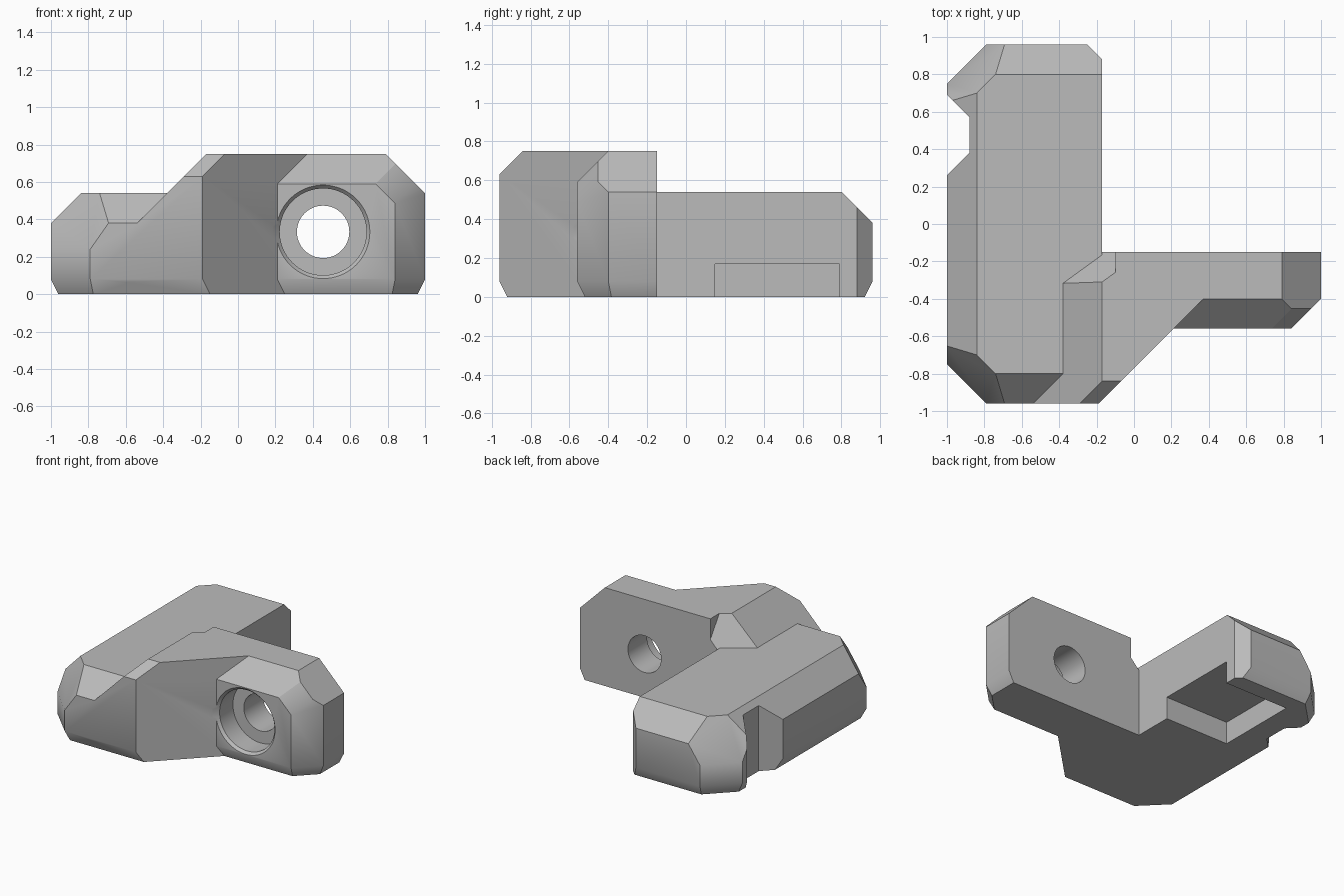
import bpy
import bmesh
from math import radians, pi
from mathutils import Vector, Matrix

cube = bpy.data.objects.get("Cube")
if cube:
    bpy.data.objects.remove(cube)

grey = bpy.data.materials.new("plain grey")
grey.use_nodes = True
colour = (0.5, 0.5, 0.5, 1)
grey.diffuse_color = colour
grey.node_tree.nodes["Principled BSDF"].inputs["Base Color"].default_value = colour


def add_object(name, bm):
    bmesh.ops.recalc_face_normals(bm, faces=bm.faces)
    mesh = bpy.data.meshes.new(name)
    bm.to_mesh(mesh)
    bm.free()
    obj = bpy.data.objects.new(name, mesh)
    obj.data.materials.append(grey)
    bpy.context.collection.objects.link(obj)
    return obj


def block(name, low, high, planes=()):
    """Box trimmed by planes; each plane keeps a*x + b*y + c*z <= limit."""
    bm = bmesh.new()
    bmesh.ops.create_cube(bm, size=1)
    low, high = Vector(low), Vector(high)
    for v in bm.verts:
        v.co = (low + high) / 2 + v.co * (high - low)
    for a, b, c, limit in planes:
        n = Vector((a, b, c))
        cut = bmesh.ops.bisect_plane(
            bm, geom=bm.verts[:] + bm.edges[:] + bm.faces[:], dist=1e-5,
            plane_co=n * limit / n.length_squared, plane_no=n, clear_outer=True)
        edges = [e for e in cut["geom_cut"]
                 if isinstance(e, bmesh.types.BMEdge) and e.is_boundary]
        if edges:
            bmesh.ops.edgeloop_fill(bm, edges=edges)
    return add_object(name, bm)


def prism(name, outline, z0, z1):
    bm = bmesh.new()
    face = bm.faces.new([bm.verts.new((x, y, z0)) for x, y in outline])
    ext = bmesh.ops.extrude_face_region(bm, geom=[face])
    moved = [v for v in ext["geom"] if isinstance(v, bmesh.types.BMVert)]
    bmesh.ops.translate(bm, verts=moved, vec=(0, 0, z1 - z0))
    return add_object(name, bm)


def bore(name, y0, y1, r0, r1):
    """Round cutter along y, radius r0 at y0 and r1 at y1."""
    bm = bmesh.new()
    bmesh.ops.create_cone(bm, cap_ends=True, segments=64, radius1=r0, radius2=r1,
                          depth=y1 - y0)
    bm.transform(Matrix.Translation((0.455, (y0 + y1) / 2, 0.333))
                 @ Matrix.Rotation(-pi / 2, 4, "X"))
    return add_object(name, bm)


def combine(target, other, operation):
    mod = target.modifiers.new("join", "BOOLEAN")
    mod.operation, mod.solver, mod.object = operation, "EXACT", other
    bpy.context.view_layer.objects.active = target
    bpy.ops.object.modifier_apply(modifier=mod.name)
    bpy.data.objects.remove(other)


# Long main body with chamfered ends and corners
main_planes = [(-1, 0, 1, 1.38), (-1, 0, -0.5, 0.96),
               (1, 1, 0, 0.71), (1, -1, 0, 0.77)]
for s in (-1, 1):
    main_planes += [
        (0, s, 1, 1.34), (0, s, -0.5, 0.92),
        (-1, s, 0, 1.75), (-1, s, 0.7, 1.918), (-1, s, -0.7, 1.694)]
bracket = block("bracket_body", (-1, -0.96, 0), (-0.17, 0.96, 0.54), main_planes)

# Raised hub with diagonal front
hub = block("raised_hub", (-0.6, -0.96, 0), (0.7, -0.15, 0.75), [
    (1, -1, 0, 0.77), (-1, 0, 1, 0.92), (0, -1, 1, 1.59),
    (0, -1, -0.5, 0.92), (-0.725, 1, 0.69, 0.331)])

# Side arm carrying the bolt hole
arm = block("side_arm", (-0.1, -0.56, 0), (1, -0.15, 0.75), [
    (0, -1, 1, 1.15), (0, -1, -0.5, 0.52), (1, 0, 1, 1.54), (1, 0, -0.5, 0.96),
    (1, -1, 0, 1.4), (1, -1, -0.7, 1.344), (1, -2, 1, 2.445)])
combine(bracket, hub, "UNION")
combine(bracket, arm, "UNION")

# Underside pocket and side notch
combine(bracket, block("pocket", (-0.71, 0.15, -0.1), (0, 0.79, 0.17)), "DIFFERENCE")
notch = [(-1.1, 0.16), (-0.88, 0.38), (-0.88, 0.57), (-1.1, 0.79)]
combine(bracket, prism("notch", notch, -0.1, 0.7), "DIFFERENCE")

# Through hole, counterbore and its bevelled mouth
combine(bracket, bore("through_hole", -0.7, 0, 0.14, 0.14), "DIFFERENCE")
combine(bracket, bore("counterbore", -0.6, -0.38, 0.232, 0.232), "DIFFERENCE")
combine(bracket, bore("bevelled_mouth", -0.58, -0.54, 0.268, 0.232), "DIFFERENCE")

# Merge flat areas and shade
bm = bmesh.new()
bm.from_mesh(bracket.data)
bmesh.ops.remove_doubles(bm, verts=bm.verts, dist=0.0005)
bmesh.ops.dissolve_limit(bm, angle_limit=radians(0.5), verts=bm.verts, edges=bm.edges)
bm.to_mesh(bracket.data)
bm.free()
bpy.ops.object.select_all(action="DESELECT")
bracket.select_set(True)
bpy.context.view_layer.objects.active = bracket
bpy.ops.object.shade_smooth_by_angle(angle=radians(30))
